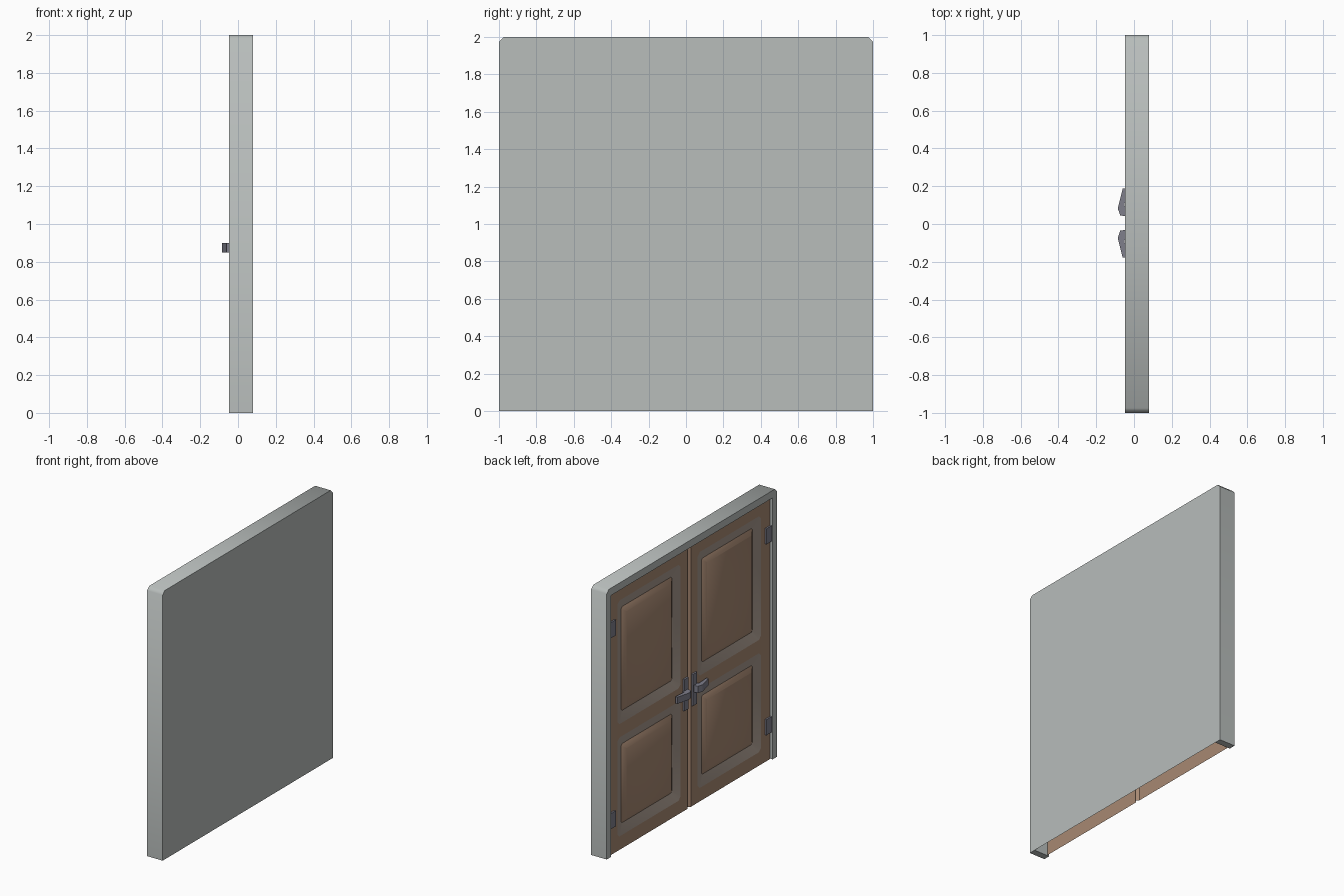
import bpy, bmesh, math

if "Cube" in bpy.data.objects:
    bpy.data.objects.remove(bpy.data.objects["Cube"], do_unlink=True)


def material(name, rgb):
    m = bpy.data.materials.new(name)
    m.use_nodes = True
    colour = (*rgb, 1)
    m.diffuse_color = colour
    m.node_tree.nodes["Principled BSDF"].inputs["Base Color"].default_value = colour
    return m


PLASTER = material("pale grey frame", (0.48, 0.51, 0.50))
WOOD = material("brown wood", (0.39, 0.25, 0.17))
MOULDING = material("grey brown moulding", (0.39, 0.32, 0.27))
METAL = material("dark metal", (0.21, 0.21, 0.26))

MID = 0.005           # meeting line of the two doors
FRONT = -0.03         # door surface
FRAME_X = (-0.048, 0.08)
JAMB, HEAD = 0.95, 1.945


def finish(name, bm, mats, angle=30):
    """Smooth faces, keeping creases and colour borders sharp."""
    for f in bm.faces:
        f.smooth = True
    for e in bm.edges:
        if len(e.link_faces) == 2:
            a, b = e.link_faces
            e.smooth = (a.material_index == b.material_index
                        and a.normal.angle(b.normal, 0) < math.radians(angle))
    mesh = bpy.data.meshes.new(name)
    bm.to_mesh(mesh)
    bm.free()
    for m in mats:
        mesh.materials.append(m)
    ob = bpy.data.objects.new(name, mesh)
    bpy.context.scene.collection.objects.link(ob)
    return ob


def prism(name, bottom, z0, z1, mat):
    """Extrude an (x, y) outline upward."""
    bm = bmesh.new()
    face = bm.faces.new([bm.verts.new((x, y, z0)) for x, y in bottom])
    ext = bmesh.ops.extrude_face_region(bm, geom=[face])
    for v in ext["geom"]:
        if isinstance(v, bmesh.types.BMVert):
            v.co.z = z1
    bmesh.ops.recalc_face_normals(bm, faces=bm.faces)
    return finish(name, bm, [mat])


def block(name, xs, ys, zs, mat):
    outline = [(xs[0], ys[0]), (xs[1], ys[0]), (xs[1], ys[1]), (xs[0], ys[1])]
    return prism(name, outline, *zs, mat)


# Surround: chamfered slab open at the front and bottom, closed at the back
def build_surround():
    c = 0.025
    outer = [(-1, 0), (-1, 2 - c), (c - 1, 2), (1 - c, 2), (1, 2 - c), (1, 0)]
    inner = [(-JAMB, 0), (-JAMB, HEAD), (JAMB, HEAD), (JAMB, 0)]
    bm = bmesh.new()
    of, ob = [[bm.verts.new((x, *p)) for p in outer] for x in FRAME_X]
    nf, nb = [[bm.verts.new((x, *p)) for p in inner] for x in FRAME_X]
    bm.faces.new(of + nf[::-1])
    bm.faces.new(ob)
    for a, b in ((of, ob), (nf, nb)):
        for i in range(len(a) - 1):
            bm.faces.new((a[i], a[i + 1], b[i + 1], b[i]))
    for i in (0, -1):
        bm.faces.new((of[i], ob[i], nb[i], nf[i]))
    bmesh.ops.recalc_face_normals(bm, faces=bm.faces)
    back = max(bm.faces, key=lambda f: f.calc_center_median().x)
    if back.normal.x < 0:
        bmesh.ops.reverse_faces(bm, faces=bm.faces)
    finish("door_surround", bm, [PLASTER], 60)


# Door leaf: stiles, rails and two raised panels set in mouldings
def build_door(name, s):
    bm = bmesh.new()
    y_in, y_out = 0.10, 0.845
    panels = ((0.10, 0.836), (0.935, 1.855))

    def vert(x, off, z):
        return bm.verts.new((x, MID + s * off, z))

    def sheet(a, b, z0, z1, xa=FRONT):
        bm.faces.new((vert(xa, a, z0), vert(FRONT, b, z0),
                      vert(FRONT, b, z1), vert(xa, a, z1)))

    def ring(z0, z1, inset, x, c):
        a, b = y_in + inset, y_out - inset
        z0, z1 = z0 + inset, z1 - inset
        return [vert(x, *p) for p in (
            (a + c, z0), (b - c, z0), (b, z0 + c), (b, z1 - c),
            (b - c, z1), (a + c, z1), (a, z1 - c), (a, z0 + c))]

    sheet(0, 0.018, 0, HEAD, FRONT + 0.02)      # sloped meeting edge
    sheet(0.018, y_in, 0, HEAD)
    sheet(y_out, JAMB, 0, HEAD)
    for z0, z1 in ((0, panels[0][0]), (panels[0][1], panels[1][0]),
                   (panels[1][1], HEAD)):
        sheet(y_in, y_out, z0, z1)

    # inset, depth, corner cut and colour of each step
    steps = ((0, 0, 0, 0), (0, 0, 0.025, 0), (0.074, 0.021, 0.012, 1),
             (0.11, 0, 0.002, 0))
    for z0, z1 in panels:
        last = None
        for inset, depth, cut, mat in steps:
            loop = ring(z0, z1, inset, FRONT + depth, cut)
            if last:
                for i in range(8):
                    j = (i + 1) % 8
                    f = bm.faces.new((last[i], last[j], loop[j], loop[i]))
                    f.material_index = mat
            last = loop
        bm.faces.new(last)

    bmesh.ops.remove_doubles(bm, verts=bm.verts, dist=0.0005)
    bmesh.ops.dissolve_degenerate(bm, edges=bm.edges, dist=0.0005)
    bm.normal_update()
    for f in bm.faces:
        if f.normal.x > 0:
            f.normal_flip()
    bm.normal_update()
    finish(name, bm, [WOOD, MOULDING])


build_surround()
LEVER = ((-0.032, 0.035), (-0.073, 0.04), (-0.086, 0.078), (-0.06, 0.182),
         (-0.044, 0.182), (-0.05, 0.09), (-0.032, 0.08))

for side, s in (("left", 1), ("right", -1)):
    build_door(side + "_door", s)
    # Hardware
    block(side + "_handle_plate", (-0.043, FRONT + 0.005),
          (MID + s * 0.025, MID + s * 0.075), (0.75, 0.985), METAL)
    prism(side + "_handle_lever", [(x, MID + s * y) for x, y in LEVER],
          0.85, 0.90, METAL)
    for level, z in (("lower", 0.26), ("upper", 1.68)):
        block(f"{side}_{level}_hinge", (-0.042, FRONT + 0.005),
              (s * 0.885, s * 0.948), (z - 0.058, z + 0.058), METAL)
